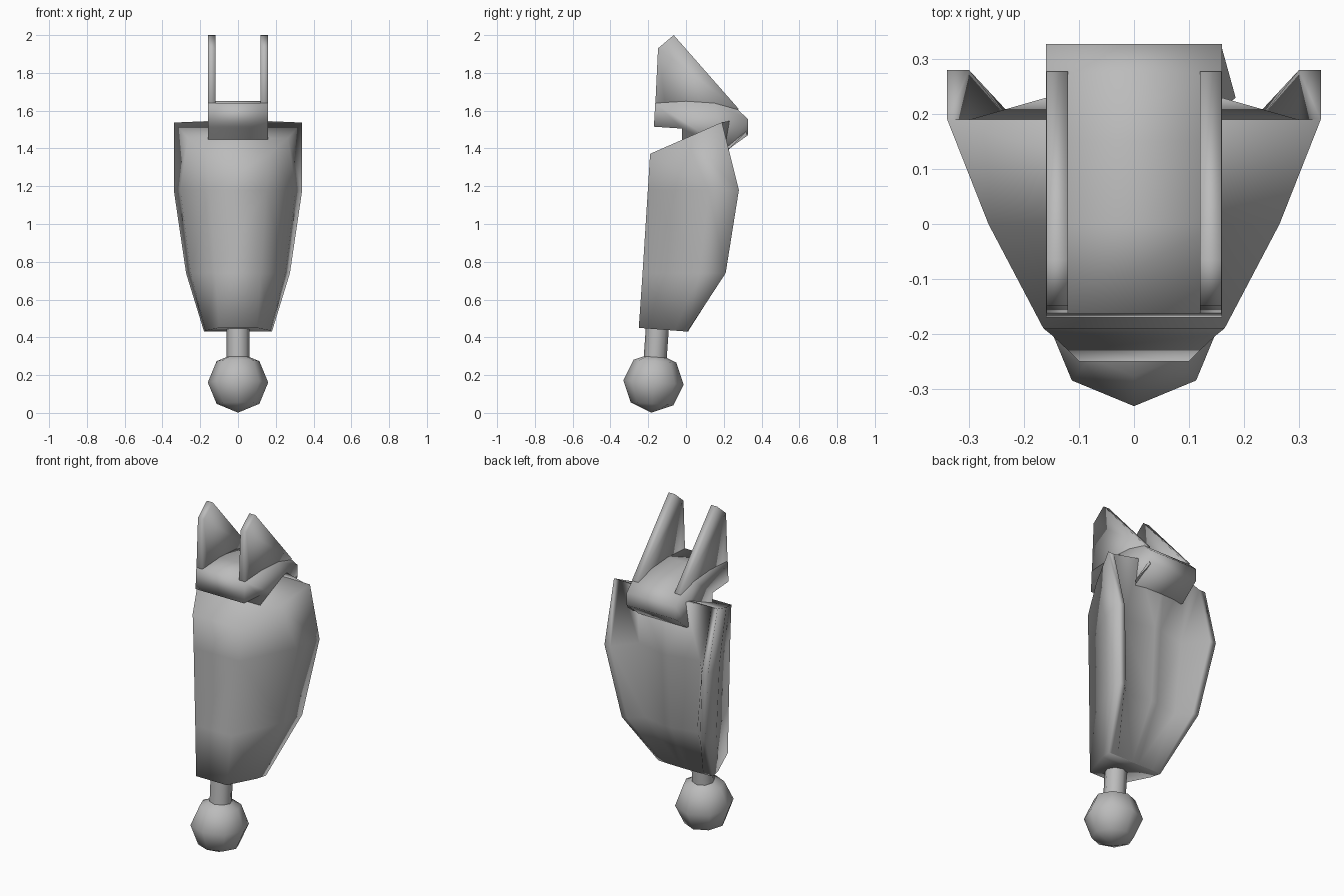
import bpy, bmesh, math
from mathutils import Matrix

cube = bpy.data.objects.get("Cube")
if cube:
    bpy.data.objects.remove(cube)

grey = bpy.data.materials.new("plain grey")
grey.use_nodes = True
colour = (0.5, 0.5, 0.5, 1)
grey.diffuse_color = colour
grey.node_tree.nodes["Principled BSDF"].inputs["Base Color"].default_value = colour


def finish(bm, name, sharp=None):
    bmesh.ops.recalc_face_normals(bm, faces=bm.faces)
    mesh = bpy.data.meshes.new(name)
    bm.to_mesh(mesh)
    bm.free()
    mesh.materials.append(grey)
    obj = bpy.data.objects.new(name, mesh)
    bpy.context.collection.objects.link(obj)
    bpy.ops.object.select_all(action="DESELECT")
    obj.select_set(True)
    bpy.context.view_layer.objects.active = obj
    if sharp:
        bpy.ops.object.shade_smooth_by_angle(angle=math.radians(sharp))
    else:
        bpy.ops.object.shade_smooth()


def side_plate(name, profile, x0, x1):
    """Extrude a (y, z) profile from x0 to x1."""
    bm = bmesh.new()
    face = bm.faces.new([bm.verts.new((x0, y, z)) for y, z in profile])
    new = bmesh.ops.extrude_face_region(bm, geom=[face])["geom"]
    bmesh.ops.translate(bm, vec=(x1 - x0, 0, 0),
                        verts=[v for v in new if isinstance(v, bmesh.types.BMVert)])
    finish(bm, name)


# Armour shell: half sections (front, middle, wing, wing lip, trough corner,
# trough centre) with the height of each section at y = 0 and its slope along y
sections = [
    (0.431, -0.077, [(.10, -.25), (.17, -.06), (.18, .005), (.165, .008), (.12, .01), (.02, .012)]),
    (0.74, 0, [(.12, -.23), (.25, .07), (.275, .21), (.24, .208), (.17, .14), (.02, .17)]),
    (1.18, 0, [(.15, -.202), (.305, .12), (.34, .28), (.30, .28), (.2, .155), (.02, .2)]),
    (1.455, 0.44, [(.165, -.19), (.265, 0), (.34, .19), (.30, .19), (.16, .23), (.02, .235)]),
]
bm = bmesh.new()
rings = []
for base, slope, half in sections:
    points = half + [(-x, y) for x, y in reversed(half)]
    rings.append([bm.verts.new((x, y, min(base + slope * y, 1.545))) for x, y in points])
for low, high in zip(rings, rings[1:]):
    for i in range(len(low)):
        j = (i + 1) % len(low)
        if i in (5, 11):
            bm.faces.new((low[i], low[j], high[j], high[i]))
        elif i < 5:
            bm.faces.new((low[i], low[j], high[i]))
            bm.faces.new((low[j], high[j], high[i]))
        else:
            bm.faces.new((low[i], low[j], high[j]))
            bm.faces.new((low[i], high[j], high[i]))
for ring in (rings[0], rings[-1]):
    for i in range(5):
        bm.faces.new((ring[i], ring[i + 1], ring[10 - i], ring[11 - i]))
finish(bm, "armour_shell")

# Bracket: rounded centre block
block = [(-.17, 1.515), (-.163, 1.64), (0, 1.65), (.15, 1.64), (.275, 1.605), (.328, 1.555),
         (.328, 1.48), (.22, 1.39), (-.02, 1.4), (-.02, 1.505)]
side_plate("bracket_block", block, -.16, .16)

# Small gusset under the left side of the block
bm = bmesh.new()
for corner in ((.158, .328, 1.5), (.158, .328, 1.47), (.185, .23, 1.4), (.15, .2, 1.4)):
    bm.verts.new(corner)
bmesh.ops.convex_hull(bm, input=bm.verts)
finish(bm, "left_gusset", 30)

# Two upright fins rising from the block
fin = [(-.163, 1.62), (-.148, 1.93), (-.065, 2.0), (.278, 1.61), (.25, 1.55), (-.1, 1.55)]
for name, side in (("left_fin", 1), ("right_fin", -1)):
    side_plate(name, fin, .12 * side, .1595 * side)

# Ball joint and its stem share a slight lean
lean = Matrix.Translation((0, -.172, .161)) @ Matrix.Rotation(math.radians(-4), 4, "X")
bm = bmesh.new()
bmesh.ops.create_uvsphere(bm, u_segments=8, v_segments=4, radius=.16, matrix=lean)
finish(bm, "joint_ball")
bm = bmesh.new()
bmesh.ops.create_cone(bm, cap_ends=True, segments=8, radius1=.061, radius2=.061, depth=.24,
                      matrix=lean @ Matrix.Translation((0, 0, .22)))
finish(bm, "joint_stem", 60)
